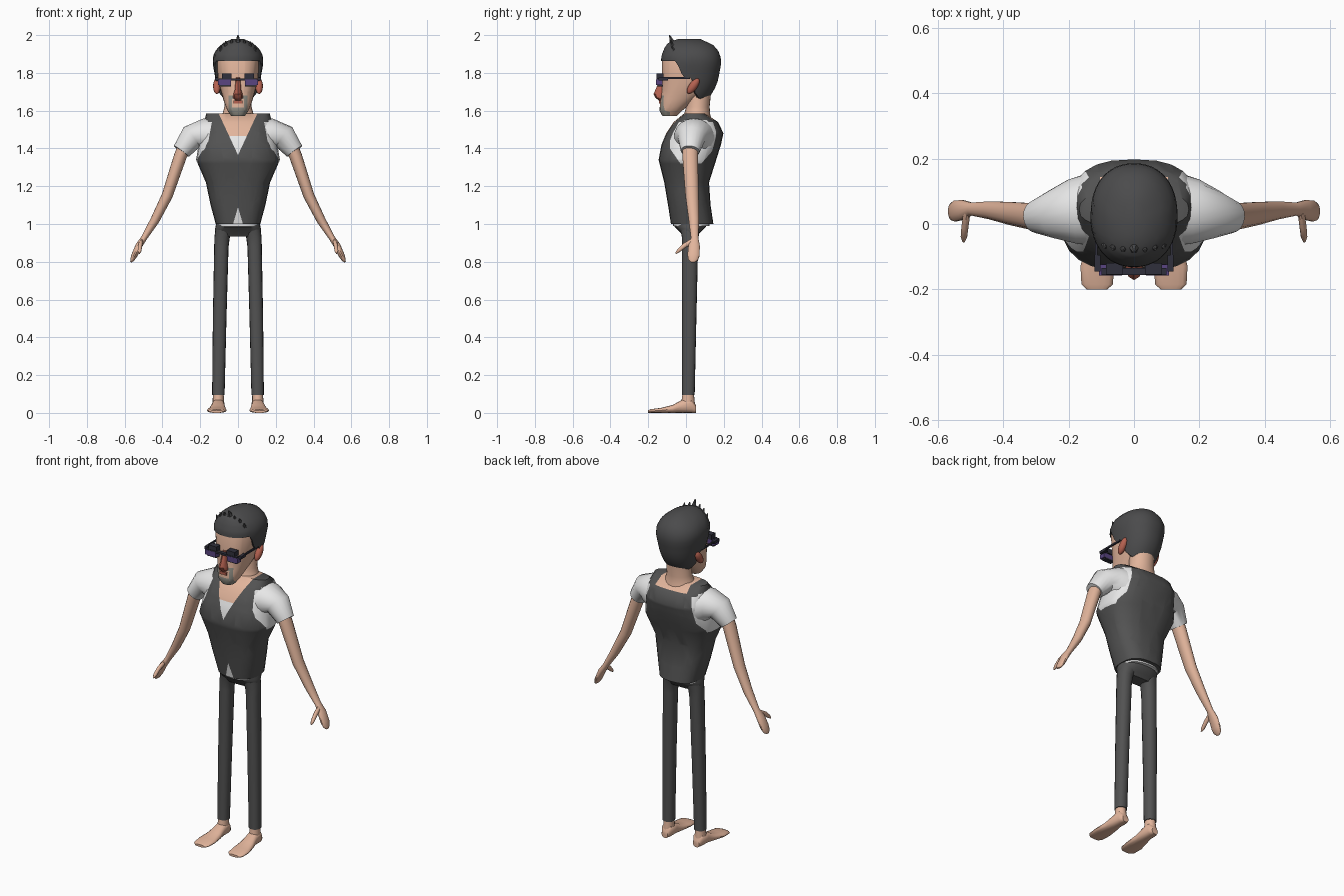
import bpy, bmesh, math
from mathutils import Vector

if "Cube" in bpy.data.objects:
    bpy.data.objects.remove(bpy.data.objects["Cube"])


def mat(name, r, g, b):
    m = bpy.data.materials.new(name)
    m.diffuse_color = (r, g, b, 1)
    m.use_nodes = True
    m.node_tree.nodes["Principled BSDF"].inputs["Base Color"].default_value = m.diffuse_color
    return m


DARK = mat("charcoal cloth", 0.085, 0.085, 0.085)
HAIR = mat("dark hair", 0.07, 0.07, 0.072)
WHITE = mat("white shirt", 0.80, 0.80, 0.80)
SKIN = mat("skin", 0.76, 0.46, 0.33)
RED = mat("ruddy skin", 0.46, 0.12, 0.08)
STUBBLE = mat("grey stubble", 0.30, 0.29, 0.25)
FRAME = mat("frame black", 0.03, 0.03, 0.045)
LENS = mat("purple lens", 0.10, 0.06, 0.22)


def finish(bm, name, mats, angle=40):
    bmesh.ops.recalc_face_normals(bm, faces=bm.faces)
    me = bpy.data.meshes.new(name)
    bm.to_mesh(me)
    bm.free()
    ob = bpy.data.objects.new(name, me)
    bpy.context.collection.objects.link(ob)
    for m in mats:
        me.materials.append(m)
    bpy.ops.object.select_all(action='DESELECT')
    ob.select_set(True)
    bpy.context.view_layer.objects.active = ob
    bpy.ops.object.shade_smooth_by_angle(angle=math.radians(angle))
    return ob


def loft_bm(rings):
    """Skin a list of equal-length point rings and cap both ends."""
    bm = bmesh.new()
    vs = [[bm.verts.new(p) for p in r] for r in rings]
    n = len(vs[0])
    for a, b in zip(vs, vs[1:]):
        for i in range(n):
            j = (i + 1) % n
            bm.faces.new((a[i], a[j], b[j], b[i]))
    bm.faces.new(vs[0])
    bm.faces.new(vs[-1])
    bmesh.ops.recalc_face_normals(bm, faces=bm.faces)
    return bm


def unit(i, n, p):
    a = 2 * math.pi * i / n
    c, s = math.cos(a), math.sin(a)
    return (math.copysign(abs(c) ** (2 / p), c), math.copysign(abs(s) ** (2 / p), s))


def ring(z, hw, yf, yb, p=2.4, n=24, cx=0):
    """Horizontal rounded section between a front and a back y."""
    return [(cx + hw * u, (yf + yb) / 2 + (yb - yf) / 2 * v, z)
            for u, v in (unit(i, n, p) for i in range(n))]


def limb(name, pts, material, n=14):
    """Tube through (x, y, z, in-plane radius, y radius) stations."""
    rings = []
    for k, (x, y, z, rn, ry) in enumerate(pts):
        a, b = pts[max(k - 1, 0)], pts[min(k + 1, len(pts) - 1)]
        t = (Vector(b[:3]) - Vector(a[:3])).normalized()
        s = t.cross(Vector((0, 1, 0))).normalized()
        w = s.cross(t)
        rings.append([Vector((x, y, z)) + s * rn * u + w * ry * v
                      for u, v in (unit(i, n, 2) for i in range(n))])
    return finish(loft_bm(rings), name, [material])


def cut(bm, co, no):
    bmesh.ops.bisect_plane(bm, geom=bm.verts[:] + bm.edges[:] + bm.faces[:],
                           plane_co=co, plane_no=no, dist=1e-5)


def box(name, c, d, material):
    bm = bmesh.new()
    bmesh.ops.create_cube(bm, size=1)
    for v in bm.verts:
        v.co = Vector([c[i] + v.co[i] * d[i] for i in range(3)])
    return finish(bm, name, [material], 20)


def lerp(table, t):
    """Interpolate rows of a table keyed by their first number."""
    for a, b in zip(table, table[1:]):
        if t <= b[0]:
            f = max(0, (t - a[0]) / (b[0] - a[0]))
            return [p + (q - p) * f for p, q in zip(a, b)]
    return table[-1]


# Torso: vest with V neck, armholes and hem notch cut into the surface
bm = loft_bm([ring(*r, p=2.6) for r in (
    (1.00, .118, -.08, .145), (1.10, .145, -.095, .13), (1.22, .17, -.115, .122),
    (1.34, .222, -.145, .16), (1.42, .208, -.13, .185), (1.48, .195, -.105, .198),
    (1.54, .18, -.065, .17), (1.585, .168, -.01, .10))])
for s in (1, -1):
    cut(bm, (0, 0, 1.365), (s * .215, 0, -.10))
    cut(bm, (0, 0, 1.09), (s * .09, 0, .026))
for y, z, ny, nz in ((0, 1.465, 0, 1), (0, 1.55, 0, 1), (0, 1.32, 0, 1), (-.085, 0, 1, 0),
                     (.16, 0, 1, 0), (-.085, 1.40, .08, .055), (.16, 1.41, .08, -.07)):
    cut(bm, (0, y, z), (0, ny, nz))
for f in bm.faces:
    c = f.calc_center_median()
    ax = abs(c.x)
    if c.y < .06 and c.z > 1.365 + 2.15 * ax or c.y >= .06 and c.z > 1.55 and ax < .1:
        f.material_index = 1 if c.z < 1.465 else 2
    elif c.y < 0 and c.z < 1.09 - ax * 3.46 and c.z > 1.001:
        f.material_index = 1
    elif (ax > .15 and 1.32 < c.z < 1.55 and -.085 < c.y < .16
          and .08 * (c.y + .085) + .055 * (c.z - 1.40) > 0
          and .08 * (c.y - .16) - .07 * (c.z - 1.41) < 0):
        f.material_index = 1
finish(bm, "vest_torso", [DARK, WHITE, SKIN])

# Shirt hem under the vest, and trousers
finish(loft_bm([ring(.99, .112, -.068, .125), ring(1.04, .115, -.07, .12)]), "shirt_hem", [WHITE])
finish(loft_bm([ring(.935, .112, -.015, .06), ring(.955, .122, -.03, .075),
                ring(.985, .12, -.06, .105), ring(1.02, .108, -.06, .11)]), "trouser_seat", [DARK])

for s, side in ((1, "left"), (-1, "right")):
    # Legs and bare feet
    finish(loft_bm([ring(z, hw, yf, yb, 2.3, 16, s * cx) for z, hw, yf, yb, cx in (
        (.095, .033, -.021, .046, .104), (.50, .036, -.021, .055, .097),
        (.88, .038, -.022, .064, .088), (.93, .041, -.022, .066, .084),
        (.97, .05, -.03, .075, .07))]), side + "_trouser_leg", [DARK])
    finish(loft_bm([ring(.02, .031, -.03, .05, 2, 16, s * .105),
                    ring(.12, .028, -.016, .04, 2, 16, s * .104)]), side + "_ankle", [SKIN])
    finish(loft_bm([[(s * cx + hw * u, y, h / 2 + h / 2 * v)
                     for u, v in (unit(i, 16, 2.4) for i in range(16))]
                    for y, cx, hw, h in (
        (-.20, .113, .032, .014), (-.185, .113, .048, .02), (-.13, .112, .052, .027),
        (-.07, .108, .043, .042), (-.02, .105, .034, .07), (.03, .104, .034, .075),
        (.053, .104, .02, .04))]), side + "_foot", [SKIN])
    # Sleeve, arm, hand and thumb
    limb(side + "_sleeve", [(s * x, *r) for x, *r in (
        (.12, .045, 1.455, .115, .115), (.19, .038, 1.47, .087, .10),
        (.245, .03, 1.46, .068, .075), (.30, .022, 1.385, .049, .05))], WHITE, 18)
    limb(side + "_arm", [(s * x, *r) for x, *r in (
        (.275, .022, 1.43, .036, .042), (.305, .022, 1.36, .034, .042),
        (.375, .032, 1.15, .029, .036), (.44, .042, 1.02, .024, .028),
        (.498, .046, .925, .016, .02), (.525, .043, .885, .018, .031),
        (.548, .04, .835, .016, .033), (.56, .037, .81, .011, .026),
        (.567, .036, .798, .004, .01))], SKIN)
    limb(side + "_thumb", [(s * x, *r) for x, *r in (
        (.512, .035, .91, .011, .014), (.518, -.01, .885, .011, .013),
        (.521, -.04, .858, .01, .01), (.522, -.054, .845, .004, .004))], SKIN, 10)
    # Ear: flattened tilted disc
    bm = bmesh.new()
    bmesh.ops.create_uvsphere(bm, u_segments=12, v_segments=8, radius=1)
    for v in bm.verts:
        x, y, z = v.co
        v.co = (s * .112 + x * .02, .038 + y * .026 + z * .022, 1.73 + z * .042)
    finish(bm, side + "_ear", [RED])
    # Eyebrow and glasses
    box(side + "_eyebrow", (s * .06, -.137, 1.782), (.052, .036, .03), FRAME)
    box(side + "_lens", (s * .072, -.141, 1.751), (.07, .034, .029), LENS)
    box(side + "_lens_rim", (s * .068, -.137, 1.733), (.06, .03, .008), FRAME)
    box(side + "_glasses_hinge", (s * .112, -.12, 1.768), (.018, .05, .016), FRAME)
    box(side + "_glasses_temple", (s * .116, -.05, 1.772), (.008, .14, .01), FRAME)
box("glasses_bridge", (0, -.146, 1.766), (.20, .022, .011), FRAME)

# Neck
finish(loft_bm([ring(1.54, .105, -.035, .14, 2), ring(1.58, .083, -.01, .128, 2),
                ring(1.62, .072, 0, .125, 2), ring(1.72, .07, 0, .135, 2)]), "neck", [SKIN])

# Head with a goatee cut around the mouth
bm = loft_bm([ring(*r) for r in (
    (1.572, .036, -.125, -.05), (1.60, .056, -.14, -.02), (1.64, .072, -.138, .03),
    (1.70, .09, -.13, .11), (1.76, .105, -.126, .15), (1.86, .117, -.127, .165),
    (1.93, .095, -.10, .14), (1.96, .05, -.05, .08))])
for x in (.051, .033, -.033, -.051):
    cut(bm, (x, 0, 0), (1, 0, 0))
for z in (1.618, 1.662, 1.68):
    cut(bm, (0, 0, z), (0, 0, 1))
cut(bm, (0, -.085, 0), (0, 1, 0))
for f in bm.faces:
    c = f.calc_center_median()
    around = abs(c.x) < .051 and c.z < 1.68 and c.y < -.085
    f.material_index = int(around and not (abs(c.x) < .033 and 1.618 < c.z < 1.662))
finish(bm, "head", [SKIN, STUBBLE])
box("mouth", (0, -.137, 1.645), (.046, .014, .016), RED)

# Nose
finish(loft_bm([ring(z, hw, yf, -.1, 2, 8) for z, hw, yf in (
    (1.655, .016, -.145), (1.668, .027, -.162), (1.688, .024, -.172),
    (1.71, .017, -.162), (1.775, .012, -.135))]), "nose", [RED])

# Hair cap whose lower edge follows the hairline around the head
shape = [(1.65, .085, -.12, .105), (1.70, .105, -.125, .145), (1.76, .118, -.13, .17),
         (1.85, .134, -.133, .186), (1.89, .132, -.13, .183), (1.93, .112, -.115, .165),
         (1.96, .075, -.095, .13), (1.98, .03, -.04, .075)]
line = [(-1, 1.863), (-.5, 1.863), (-.28, 1.79), (-.1, 1.76), (.08, 1.79),
        (.25, 1.70), (.6, 1.665), (1, 1.655)]
N, rings = 48, []
for k in range(-1, 11):
    t = max(k, 0) / 10
    row = []
    for i in range(N):
        u, v = unit(i, N, 2.2)
        low = lerp(line, v)[1]
        z, hw, yf, yb = lerp(shape, low + (1.98 - low) * t)
        g = .86 if k < 0 else 1
        row.append((hw * u * g, (yf + yb) / 2 + (yb - yf) / 2 * v * g, z))
    rings.append(row)
finish(loft_bm(rings), "hair", [HAIR], 50)

# Tousled spikes along the fringe
for i, (x, z) in enumerate(((-.092, 1.945), (-.065, 1.968), (-.034, 1.98), (0, 2.0),
                            (.034, 1.975), (.065, 1.965), (.092, 1.94))):
    y = -.068 + .3 * abs(x) ** 1.3
    finish(loft_bm([ring(z - .065, .024, y - .02, y + .035, 2, 6, x * .9),
                    ring(z, .003, y - .022, y - .016, 2, 6, x)]), "hair_spike_%d" % i, [HAIR])
